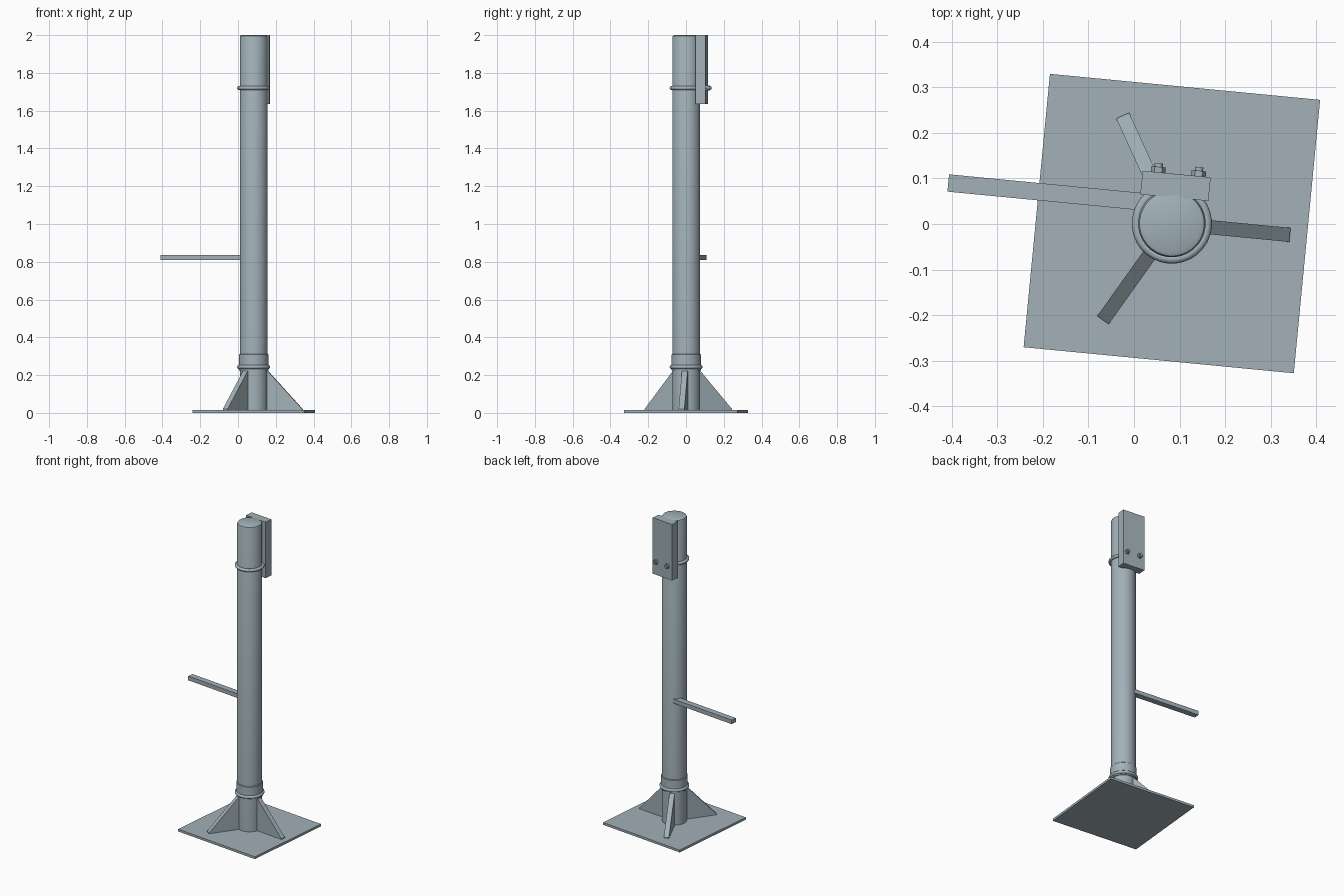
import bpy, bmesh
from math import radians, cos, sin, pi
from mathutils import Matrix

if "Cube" in bpy.data.objects:
    bpy.data.objects.remove(bpy.data.objects["Cube"])

# Whole post is turned slightly and offset from the origin
PLACE = Matrix.Translation((0.083, 0.001, 0)) @ Matrix.Rotation(radians(-5.5), 4, 'Z')

# Blue-grey steel
STEEL = bpy.data.materials.new("steel")
STEEL.diffuse_color = (0.36, 0.44, 0.48, 1)
STEEL.use_nodes = True
STEEL.node_tree.nodes["Principled BSDF"].inputs["Base Color"].default_value = STEEL.diffuse_color


def finish(name, bm, local=Matrix(), smooth=False):
    bmesh.ops.recalc_face_normals(bm, faces=bm.faces)
    bm.transform(PLACE @ local)
    mesh = bpy.data.meshes.new(name)
    bm.to_mesh(mesh)
    bm.free()
    mesh.materials.append(STEEL)
    ob = bpy.data.objects.new(name, mesh)
    bpy.context.collection.objects.link(ob)
    if smooth:
        bpy.context.view_layer.objects.active = ob
        ob.select_set(True)
        bpy.ops.object.shade_smooth_by_angle(angle=radians(35))
        ob.select_set(False)
    return ob


def prism(name, outline, lo, hi, local=Matrix(), smooth=False):
    """Extrude a 2D outline along local z from lo to hi."""
    bm = bmesh.new()
    face = bm.faces.new([bm.verts.new((x, y, lo)) for x, y in outline])
    ext = bmesh.ops.extrude_face_region(bm, geom=[face])
    verts = [g for g in ext["geom"] if isinstance(g, bmesh.types.BMVert)]
    bmesh.ops.translate(bm, verts=verts, vec=(0, 0, hi - lo))
    if not any(len(f.verts) == len(outline) and abs(f.calc_center_median().z - lo) < 1e-6
               for f in bm.faces):
        bm.faces.new([v for v in bm.verts if abs(v.co.z - lo) < 1e-6])
    return finish(name, bm, local, smooth)


def box(name, x0, x1, y0, y1, z0, z1):
    return prism(name, [(x0, y0), (x1, y0), (x1, y1), (x0, y1)], z0, z1)


def circle(r, n):
    return [(r * cos(2 * pi * i / n), r * sin(2 * pi * i / n)) for i in range(n)]


def lathe(name, profile, n=32, closed=False):
    """Revolve an (r, z) profile; open profiles get flat end caps."""
    bm = bmesh.new()
    rings = [[bm.verts.new((x, y, z)) for x, y in circle(r, n)] for r, z in profile]
    pairs = list(zip(rings, rings[1:]))
    if closed:
        pairs.append((rings[-1], rings[0]))
    else:
        bm.faces.new(rings[0])
        bm.faces.new(rings[-1])
    for a, b in pairs:
        for i in range(n):
            j = (i + 1) % n
            bm.faces.new((a[i], a[j], b[j], b[i]))
    return finish(name, bm, smooth=True)


def ring(name, z):
    lathe(name, [(0.078 + x, z + y) for x, y in circle(0.010, 12)], closed=True)


# Ground plate
box("base_plate", -0.2975, 0.2975, -0.301, 0.301, 0, 0.015)

# Post with a slightly rounded top
lathe("post", [(0.074, 0.01), (0.074, 1.988), (0.071, 1.996), (0.062, 2.0)])

# Collar and weld ring at the foot
lathe("foot_collar", [(0.079, 0.225), (0.079, 0.24), (0.078, 0.308), (0.075, 0.311)])
ring("foot_ring", 0.243)

# Three triangular stiffening ribs
rib = [(0.05, 0.012), (0.26, 0.012), (0.26, 0.02), (0.076, 0.222), (0.05, 0.222)]
for k in range(3):
    turn = Matrix.Rotation(radians(120 * k), 4, 'Z') @ Matrix.Rotation(pi / 2, 4, 'X')
    prism(f"rib_{k + 1}", rib, -0.0155, 0.0155, turn)

# Side arm
box("side_arm", -0.4965, -0.02, 0.0225, 0.0605, 0.81, 0.837)

# Mounting block clamped behind the post top
box("mounting_block", -0.075, 0.075, 0.057, 0.109, 1.635, 2.0)
ring("clamp_ring", 1.720)

# Clamp bolts with hex nuts
for side, x in (("left", -0.041), ("right", 0.048)):
    at = Matrix.Translation((x, 0, 1.720)) @ Matrix.Rotation(-pi / 2, 4, 'X')
    prism(f"clamp_bolt_{side}", circle(0.009, 16), 0.055, 0.129, at, True)
    prism(f"clamp_nut_{side}", circle(0.016, 6), 0.108, 0.121, at)
